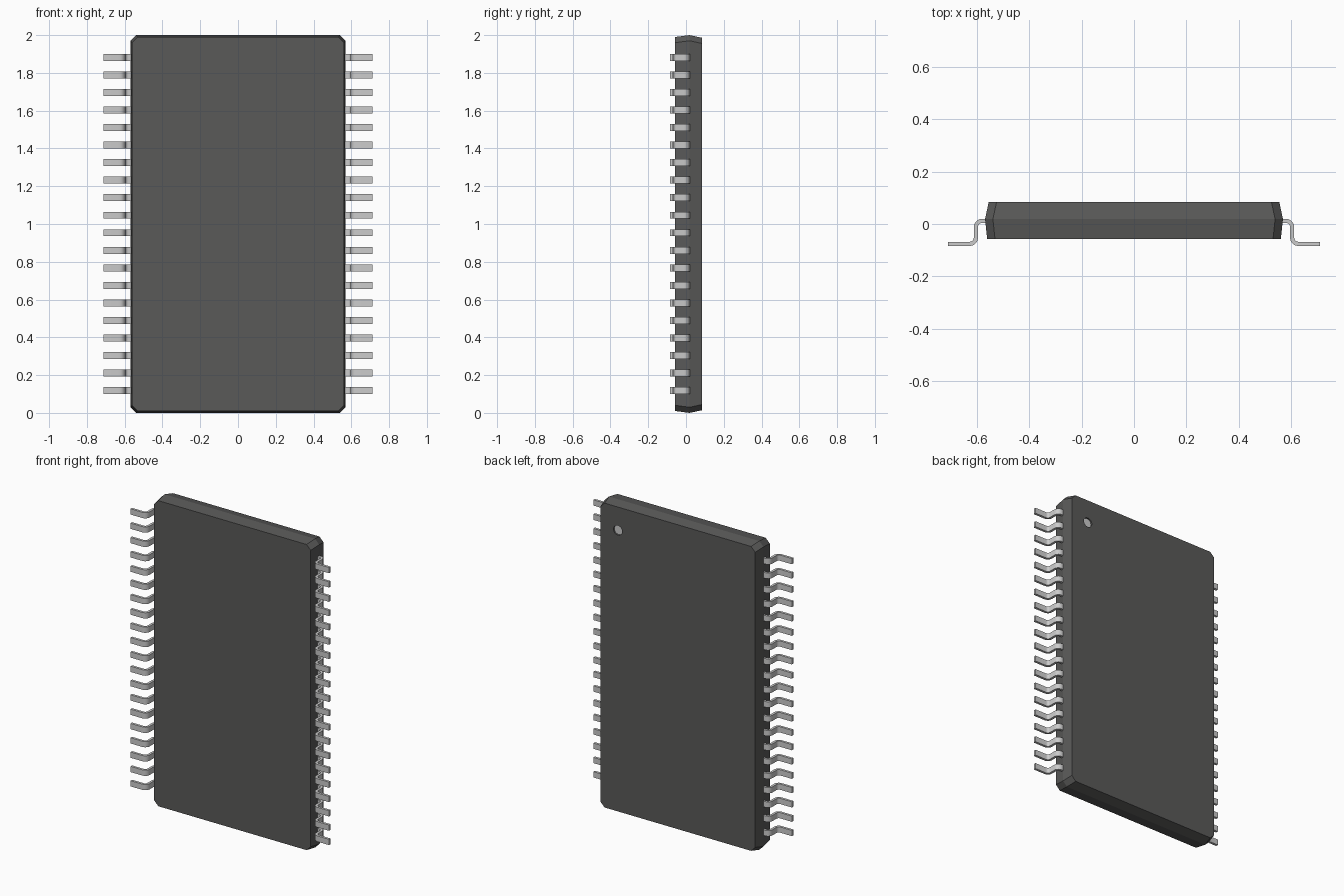
import bpy, bmesh
from math import sin, cos, pi

if "Cube" in bpy.data.objects:
    bpy.data.objects.remove(bpy.data.objects["Cube"])


def material(name, v):
    m = bpy.data.materials.new(name)
    m.diffuse_color = (v, v, v * 0.98, 1)
    m.use_nodes = True
    m.node_tree.nodes["Principled BSDF"].inputs["Base Color"].default_value = m.diffuse_color
    return m


def make(name, bm, mat=None):
    bmesh.ops.recalc_face_normals(bm, faces=bm.faces)
    me = bpy.data.meshes.new(name)
    bm.to_mesh(me)
    bm.free()
    ob = bpy.data.objects.new(name, me)
    bpy.context.collection.objects.link(ob)
    if mat:
        me.materials.append(mat)
    return ob


def loft(rings):
    """Closed solid through a list of vertex rings."""
    bm = bmesh.new()
    vs = [[bm.verts.new(p) for p in r] for r in rings]
    n = len(rings[0])
    for a, b in zip(vs, vs[1:]):
        for i in range(n):
            j = (i + 1) % n
            bm.faces.new((a[i], a[j], b[j], b[i]))
    bm.faces.new(vs[0])
    bm.faces.new(vs[-1][::-1])
    return bm


def octagon(y, w, h, c=0.03):
    pts = [(w, h - c), (w - c, h), (c - w, h), (-w, h - c),
           (-w, c - h), (c - w, -h), (w - c, -h), (w, c - h)]
    return [(x, y, 1 + z) for x, z in pts]


def disc(y0, y1, r, n=24):
    return loft([[(0.43 + r * cos(2 * pi * i / n), y, 1.835 + r * sin(2 * pi * i / n))
                  for i in range(n)] for y in (y0, y1)])


dark = material("dark_plastic", 0.1)
metal = material("tinned_metal", 0.6)

# Moulded package: drafted both ways from the parting line, corners chamfered
body = make("package_body", loft([octagon(-0.057, 0.561, 0.99),
                                  octagon(0.019, 0.569, 1.0),
                                  octagon(0.084, 0.555, 0.986)]), dark)

# Shallow pin-one recess on the back face, with a light floor
cutter = make("recess_cutter", disc(0.074, 0.1, 0.031))
cutter.hide_render = True
cutter.hide_viewport = True
cut = body.modifiers.new("recess", 'BOOLEAN')
cut.operation = 'DIFFERENCE'
cut.solver = 'EXACT'
cut.object = cutter
make("pin_one_mark", disc(0.07, 0.0745, 0.0308), metal)

# Gull-wing lead: centreline points with normals, thickened and extruded along z
T, R, W, COUNT, PITCH = 0.016, 0.024, 0.037, 20, 0.0927
path = [(0.55, 0.012, 0, 1)]
for i in range(6):
    a = pi / 2 * (1 - i / 5)
    path.append((0.58 + R * cos(a), -0.012 + R * sin(a), cos(a), sin(a)))
for i in range(6):
    a = pi + pi / 2 * i / 5
    path.append((0.628 + R * cos(a), -0.052 + R * sin(a), -cos(a), -sin(a)))
path.append((0.711, -0.076, 0, 1))
z0 = 1 - PITCH * (COUNT - 1) / 2
rings = [[(x + s * nx * T / 2, y + s * ny * T / 2, z0 + k * W / 2)
          for s, k in ((1, -1), (1, 1), (-1, 1), (-1, -1))]
         for x, y, nx, ny in path]
leads = make("leads", loft(rings), metal)
bpy.context.view_layer.objects.active = leads
leads.select_set(True)
bpy.ops.object.shade_smooth_by_angle(angle=pi / 6)

# Repeat the lead up the side and mirror to the other side
arr = leads.modifiers.new("row", 'ARRAY')
arr.count = COUNT
arr.use_relative_offset = False
arr.use_constant_offset = True
arr.constant_offset_displace = (0, 0, PITCH)
mir = leads.modifiers.new("both_sides", 'MIRROR')
mir.use_mirror_merge = False
